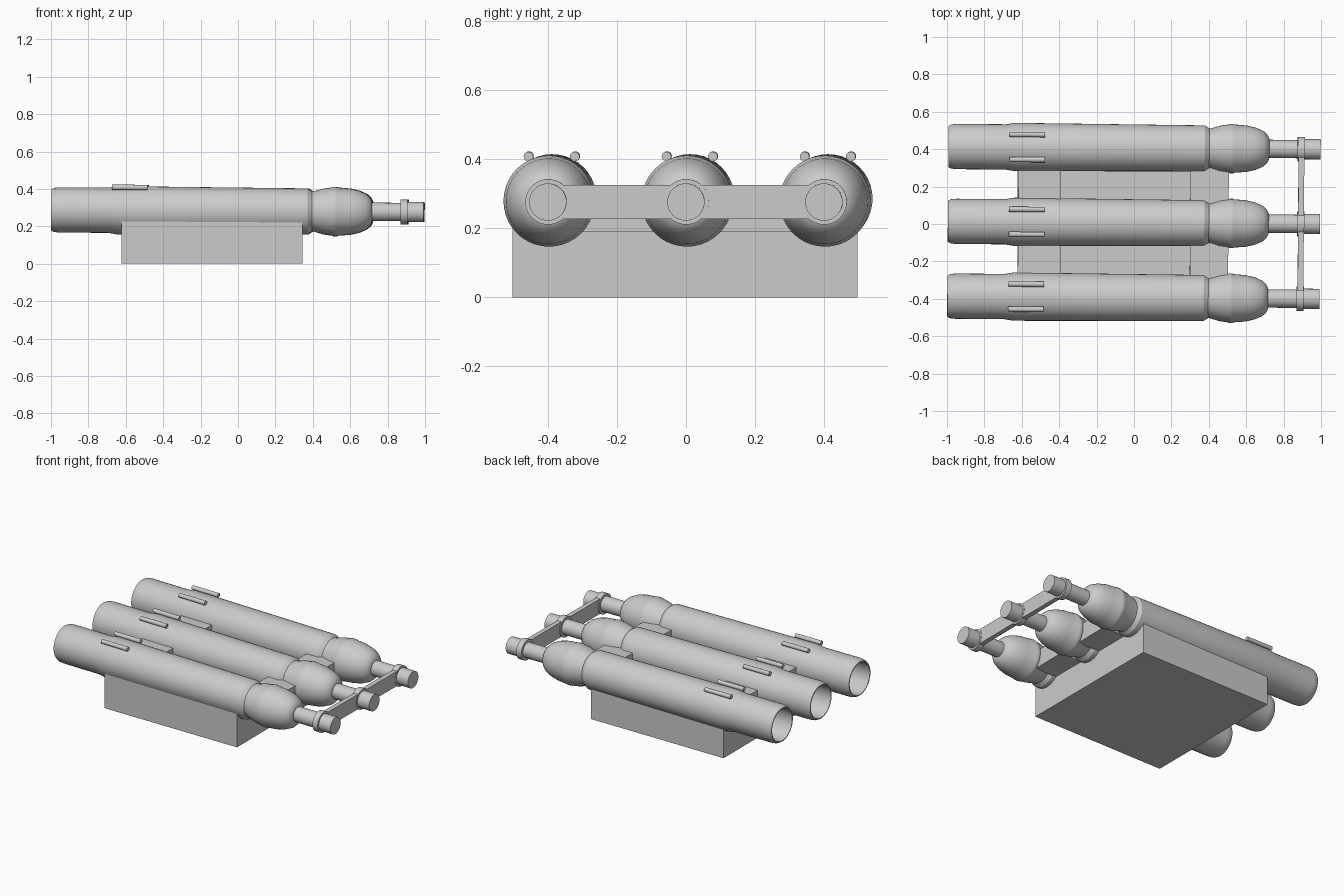
import bpy, bmesh, math
from mathutils import Matrix

cube = bpy.data.objects.get("Cube")
if cube:
    bpy.data.objects.remove(cube, do_unlink=True)

grey = bpy.data.materials.new("plain grey")
grey.use_nodes = True
colour = (0.6, 0.6, 0.6, 1)
grey.diffuse_color = colour
grey.node_tree.nodes["Principled BSDF"].inputs["Base Color"].default_value = colour

AXIS_Z = 0.282
# the tube rack sits slightly turned and nose down on its base
TILT = Matrix.Rotation(-0.0075, 4, 'Z') @ Matrix.Rotation(0.006, 4, 'Y')


def finish(name, bm, smooth=False, tilt=True):
    if tilt:
        bm.transform(Matrix.Translation((0, 0, AXIS_Z)) @ TILT)
    bmesh.ops.recalc_face_normals(bm, faces=bm.faces)
    mesh = bpy.data.meshes.new(name)
    bm.to_mesh(mesh)
    bm.free()
    mesh.materials.append(grey)
    obj = bpy.data.objects.new(name, mesh)
    bpy.context.collection.objects.link(obj)
    if smooth:
        bpy.ops.object.select_all(action='DESELECT')
        obj.select_set(True)
        bpy.context.view_layer.objects.active = obj
        bpy.ops.object.shade_smooth_by_angle(angle=math.radians(30))
    return obj


def lathe(name, profile, y, z=0, sides=40):
    """Spin (x, radius) points round an axis parallel to x."""
    bm = bmesh.new()
    verts = [bm.verts.new((x, y + r, z)) for x, r in profile]
    edges = [bm.edges.new(pair) for pair in zip(verts, verts[1:])]
    bmesh.ops.spin(bm, geom=verts + edges, cent=(0, y, z), axis=(1, 0, 0),
                   angle=math.tau, steps=sides)
    bmesh.ops.remove_doubles(bm, verts=bm.verts, dist=0.0001)
    return finish(name, bm, smooth=True)


def box(name, low, high, tilt=True):
    bm = bmesh.new()
    bmesh.ops.create_cube(bm, size=1)
    for v in bm.verts:
        v.co = [lo + (hi - lo) * (c + 0.5) for lo, hi, c in zip(low, high, v.co)]
    return finish(name, bm, tilt=tilt)


# hollow tube: outer wall, rounded lip, bore and its floor
tube = [(0.40, 0), (0.40, 0.107), (0.375, 0.123), (-0.64, 0.129), (-0.69, 0.121),
        (-0.95, 0.121), (-0.98, 0.118), (-0.995, 0.110), (-0.995, 0.104),
        (-0.60, 0.104), (-0.60, 0)]
# flared cup, raised band and domed nose
nose = [(0.39, 0), (0.39, 0.107), (0.41, 0.108), (0.46, 0.123), (0.505, 0.129),
        (0.512, 0.132), (0.528, 0.132), (0.535, 0.129), (0.60, 0.124), (0.65, 0.112),
        (0.69, 0.094), (0.71, 0.075), (0.72, 0.055), (0.72, 0)]
# stem with clamp flange and end plug
stem = [(0.70, 0), (0.70, 0.049), (0.872, 0.049), (0.872, 0.066), (0.91, 0.066),
        (0.91, 0.054), (0.995, 0.054), (0.995, 0)]

SPACING = 0.4
for i, side in enumerate(("right", "middle", "left")):
    y = 0.007 + (i - 1) * SPACING
    lathe(f"{side}_tube", tube, y)
    lathe(f"{side}_nose", nose, y)
    lathe(f"{side}_stem", stem, y)
    for s, tag in ((-1, "a"), (1, "b")):
        lathe(f"{side}_top_rod_{tag}", [(-0.67, 0), (-0.67, 0.014), (-0.48, 0.014), (-0.48, 0)],
              y + s * 0.067, 0.123, sides=16)

# bar joining the three stems
box("linking_bar", (0.877, -SPACING, -0.049), (0.908, SPACING + 0.01, 0.049))

# saddles filling the gaps between neighbouring tubes
for end, x0, x1 in (("rear", -0.62, -0.392), ("nose", 0.30, 0.505)):
    for tag, s in (("right", -1), ("left", 1)):
        y = 0.007 + s * SPACING / 2
        box(f"{end}_saddle_{tag}", (x0, y - 0.12, -0.09), (x1, y + 0.12, 0.025))

# pedestal
base = box("base", (-0.622, -0.503, 0), (0.345, 0.497, 0.235), tilt=False)
